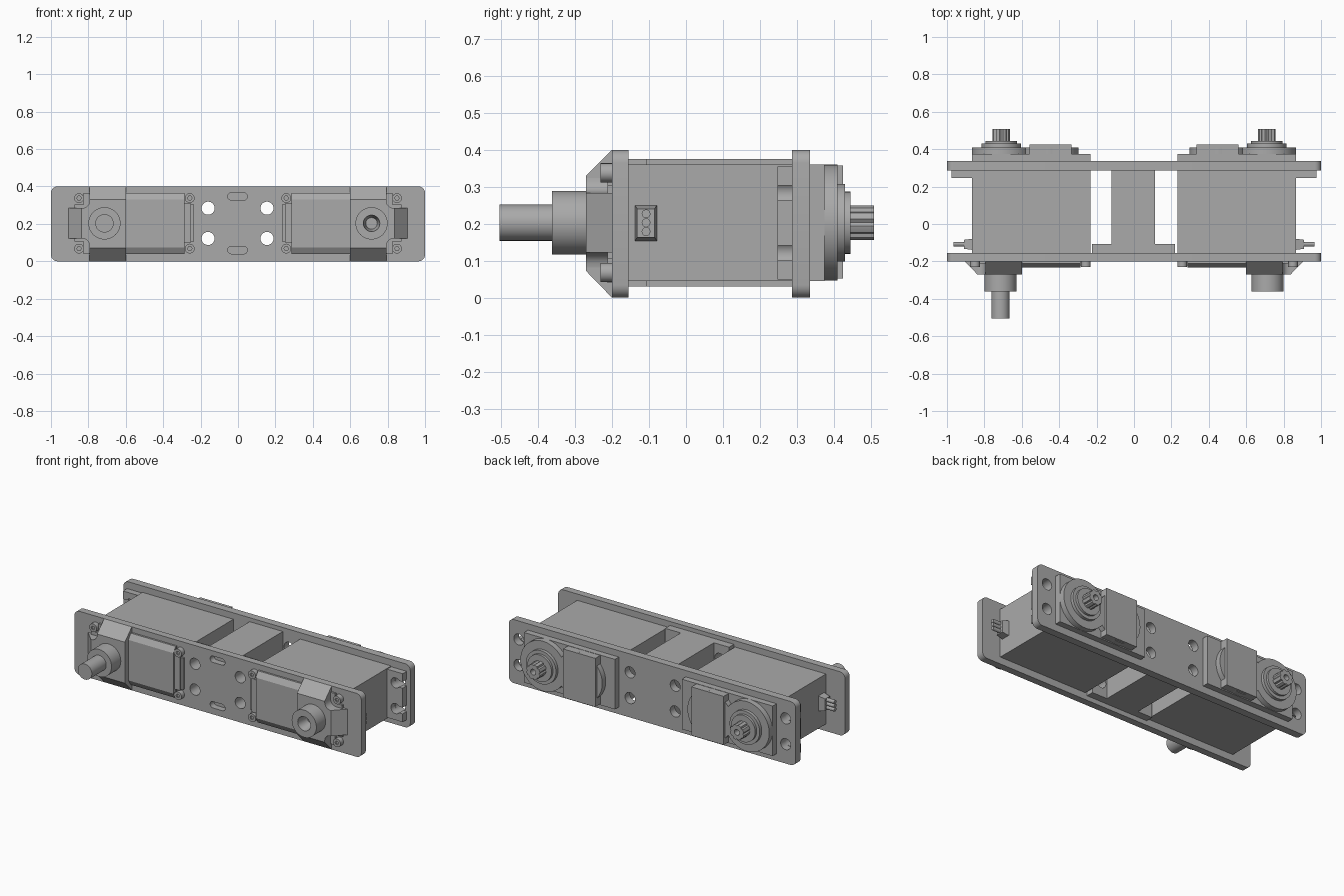
import bpy, bmesh
from math import sin, cos, pi

cube = bpy.data.objects.get("Cube")
if cube:
    bpy.data.objects.remove(cube)

grey = bpy.data.materials.new("mid grey")
grey.use_nodes = True
grey.diffuse_color = (0.4, 0.4, 0.4, 1)
grey.node_tree.nodes["Principled BSDF"].inputs["Base Color"].default_value = (0.4, 0.4, 0.4, 1)

parts = []
MID = 0.203          # height of every shaft axis


def prism(name, pts, axis, a, b, scale=1.0):
    """Extrude a 2D outline along an axis from a to b, optionally tapering it."""
    n = len(pts)
    cu, cv = sum(p[0] for p in pts) / n, sum(p[1] for p in pts) / n
    place = {'x': lambda u, v, w: (w, u, v),
             'y': lambda u, v, w: (u, w, v),
             'z': lambda u, v, w: (u, v, w)}[axis]
    bm = bmesh.new()
    lo = [bm.verts.new(place(u, v, a)) for u, v in pts]
    hi = [bm.verts.new(place(cu + (u - cu) * scale, cv + (v - cv) * scale, b)) for u, v in pts]
    bm.faces.new(lo)
    bm.faces.new(hi)
    for i in range(n):
        j = (i + 1) % n
        bm.faces.new((lo[i], lo[j], hi[j], hi[i]))
    bmesh.ops.recalc_face_normals(bm, faces=bm.faces)
    me = bpy.data.meshes.new(name)
    bm.to_mesh(me)
    bm.free()
    me.materials.append(grey)
    ob = bpy.data.objects.new(name, me)
    bpy.context.collection.objects.link(ob)
    parts.append(ob)
    return ob


def rect(x0, x1, z0, z1):
    return [(x0, z0), (x1, z0), (x1, z1), (x0, z1)]


def rounded(x0, x1, z0, z1, r, n=6):
    pts = []
    corners = [(x1 - r, z1 - r), (x0 + r, z1 - r), (x0 + r, z0 + r), (x1 - r, z0 + r)]
    for k, (cx, cz) in enumerate(corners):
        for i in range(n + 1):
            t = (k + i / n) * pi / 2
            pts.append((cx + r * cos(t), cz + r * sin(t)))
    return pts


def circle(x, z, r, n=32):
    return [(x + r * cos(2 * pi * i / n), z + r * sin(2 * pi * i / n)) for i in range(n)]


def cut(ob, cutters):
    """Subtract each cutter, then discard it."""
    for c in cutters:
        c.hide_render = True
        mod = ob.modifiers.new("cut", 'BOOLEAN')
        mod.operation = 'DIFFERENCE'
        mod.solver = 'EXACT'
        mod.object = c
        bpy.context.view_layer.objects.active = ob
        bpy.ops.object.modifier_apply(modifier=mod.name)
        parts.remove(c)
        bpy.data.objects.remove(c)


def hole(x, z, r, y0, y1):
    return prism("hole_cutter", circle(x, z, r), 'y', y0, y1)


HOLE_Z = (0.122, 0.284)
inner_holes = [(x, z) for x in (-0.16, 0.155) for z in HOLE_Z]
outer_holes = [(x, z) for x in (-0.93, 0.93) for z in HOLE_Z]

# Mounting plates
front_plate = prism("front_plate", rounded(-1, 1, 0, 0.4, 0.035), 'y', -0.2, -0.155)
slots = [prism("slot_cutter", rounded(-0.055, 0.05, z - 0.02, z + 0.02, 0.0199), 'y', -0.25, -0.16)
         for z in (0.06, 0.347)]
cut(front_plate, [hole(x, z, 0.035, -0.3, -0.1) for x, z in inner_holes] + slots)

back_plate = prism("back_plate", rounded(-1, 1, 0, 0.4, 0.035), 'y', 0.287, 0.336)
cut(back_plate, [hole(x, z, 0.035, 0.2, 0.4) for x, z in inner_holes + outer_holes])

# Central spacer with a wide foot
prism("spacer_block", rect(-0.12, 0.112, 0.03, 0.375), 'y', -0.155, 0.287)
foot = prism("spacer_foot", rect(-0.225, 0.22, 0.03, 0.375), 'y', -0.155, -0.107)
cut(foot, [hole(x, z, 0.035, -0.3, 0) for x, z in inner_holes])

# Two mirrored actuators
for s, side in ((1, "left"), (-1, "right")):
    def m(pts):
        return [(s * u, v) for u, v in pts]

    def part(name, pts, y0, y1, scale=1.0):
        return prism(side + "_" + name, m(pts), 'y', y0, y1, scale)

    # Body and slotted mounting flange
    part("motor_body", rect(0.233, 0.867, 0.045, 0.36), -0.155, 0.287)
    flange = part("flange", rect(0.867, 0.975, 0.05, 0.355), 0.247, 0.287)
    cut(flange, [hole(s * 0.925, z, 0.032, 0.2, 0.32) for z in HOLE_Z] +
        [part("slit", rect(0.93, 1.0, z - 0.02, z + 0.02), 0.2, 0.32) for z in HOLE_Z])

    # Cable socket with three pins
    xs = (s * 0.867, s * 0.91)
    prism(side + "_socket", rect(-0.138, -0.079, 0.154, 0.25), 'x', *xs, 0.8)
    for k in (-1, 0, 1):
        prism(side + "_pin", circle(-0.108, MID + k * 0.024, 0.012, 12), 'x', s * 0.9, s * 0.965)

    # Front cover, notched at the corners, with chamfered panel
    part("cover_base", rect(0.285, 0.825, 0.04, 0.365), -0.2, -0.212)
    part("cover_ends", rect(0.234, 0.875, 0.105, 0.305), -0.2, -0.212)
    ridge = [(-0.2, 0.04), (-0.212, 0.04), (-0.233, 0.075),
             (-0.233, 0.33), (-0.212, 0.365), (-0.2, 0.365)]
    prism(side + "_cover_panel", ridge, 'x', s * 0.287, s * 0.61)
    part("cover_inner_step", rect(0.25, 0.29, 0.1, 0.31), -0.2, -0.222)
    for x in (0.258, 0.85):
        for z in (0.068, 0.338):
            screw = part("screw", circle(x, z, 0.026, 20), -0.2, -0.231)
            cut(screw, [part("socket_cut", circle(x, z, 0.012, 6), -0.222, -0.25)])

    # Chamfered bearing bracket with side arm and fillets
    profile = [(-0.2, 0), (-0.27, 0.072), (-0.27, 0.33), (-0.2, 0.4)]
    prism(side + "_bracket", profile, 'x', s * 0.6, s * 0.793)
    arm = [(0.79, -0.2), (0.905, -0.2), (0.837, -0.27), (0.79, -0.27)]
    prism(side + "_bracket_arm", m(arm), 'z', 0.122, 0.284)
    for z, d in ((0.284, 1), (0.122, -1)):
        arc = [(0.793 + 0.04 * (1 - cos(t)), z + d * 0.04 * (1 - sin(t)))
               for t in [i * pi / 12 for i in range(7)]]
        part("bracket_fillet", [(0.793, z)] + arc, -0.2, -0.27)

    # Front boss: the right one carries a shaft, the left one is bored
    boss = part("front_boss", circle(0.714, MID, 0.086, 48), -0.265, -0.362)
    if s < 0:
        part("front_shaft", circle(0.714, MID, 0.049), -0.36, -0.505)
    else:
        cut(boss, [part("bore", circle(0.714, MID, 0.051), -0.4, -0.285, 0.6)])

    # Rear gear housing
    part("gear_housing", rect(0.233, 0.867, 0.045, 0.36), 0.336, 0.375)
    part("output_disc", circle(0.71, MID, 0.157, 64), 0.375, 0.41)
    part("gear_disc", circle(0.453, MID, 0.156, 64), 0.375, 0.41)
    part("gear_cap", rect(0.335, 0.56, 0.052, 0.358), 0.375, 0.425)
    part("output_collar", circle(0.71, MID, 0.105, 48), 0.41, 0.43)
    part("output_ring", circle(0.71, MID, 0.084, 48), 0.43, 0.445)

    # Splined output shaft with a centre hole
    teeth = [(0.71 + r * cos(i * pi / 16), MID + r * sin(i * pi / 16))
             for i in range(32) for r in [0.048 if i % 4 else 0.041]]
    shaft = part("output_shaft", teeth, 0.44, 0.508)
    cut(shaft, [part("shaft_bore", circle(0.71, MID, 0.018, 20), 0.46, 0.55)])

# Smooth round sides, keep edges crisp
bpy.ops.object.select_all(action='DESELECT')
for ob in parts:
    ob.select_set(True)
bpy.context.view_layer.objects.active = parts[0]
bpy.ops.object.shade_smooth_by_angle(angle=pi / 7)
